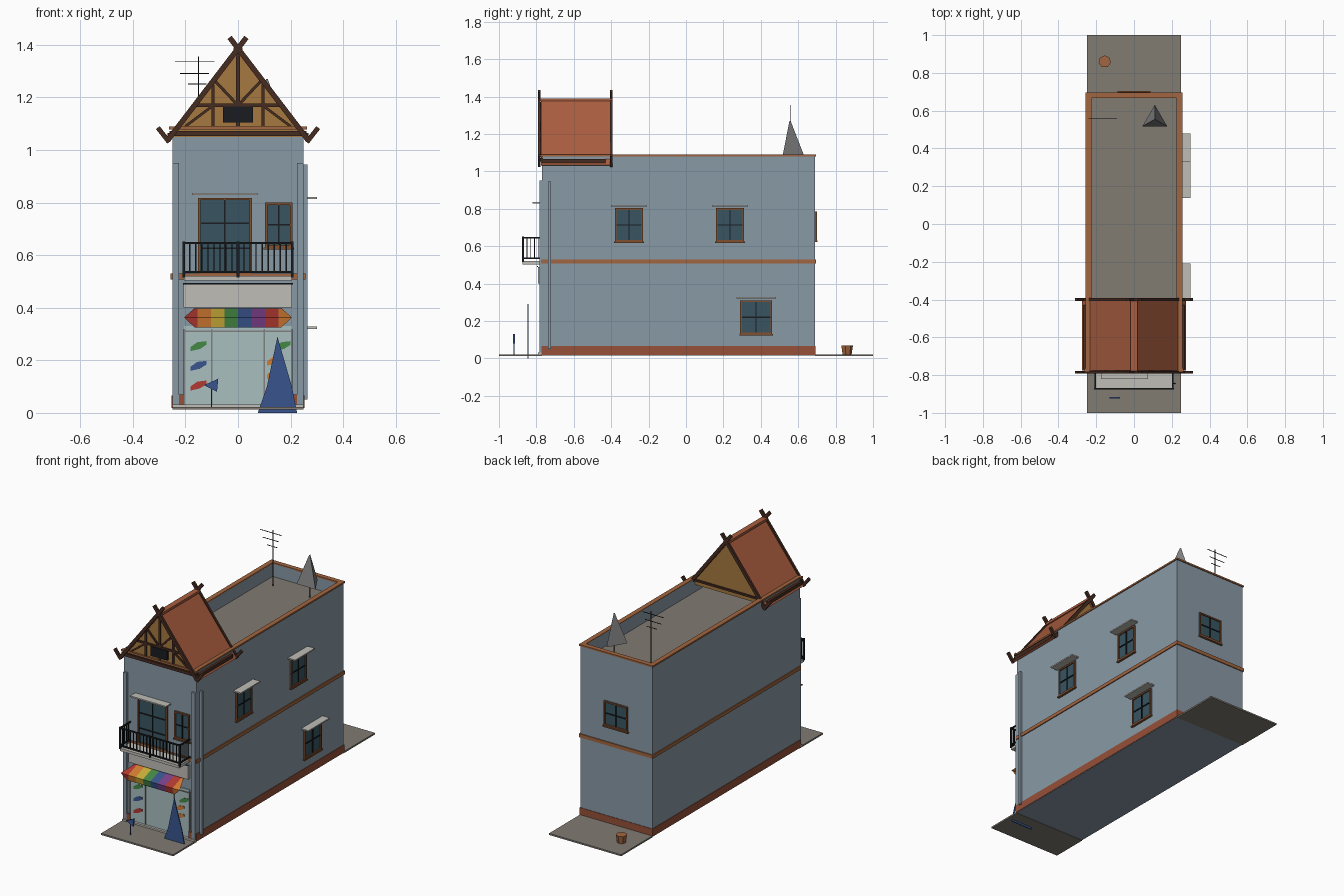
import bpy, bmesh, math
from mathutils import Vector

if "Cube" in bpy.data.objects:
    bpy.data.objects.remove(bpy.data.objects["Cube"])

MATS = {}
COL = dict(wall=(.25, .32, .38), trim=(.36, .13, .05), base=(.30, .08, .04), roof=(.40, .11, .05),
           wood=(.38, .19, .05), dark=(.06, .025, .015), black=(.01, .012, .015), glass=(.04, .09, .12),
           shop=(.40, .52, .53), white=(.52, .51, .47), pave=(.22, .20, .17), grey=(.22, .22, .22),
           red=(.45, .04, .03), orange=(.65, .2, .03), yellow=(.6, .42, .04), green=(.06, .25, .06),
           blue=(.04, .09, .27), purple=(.2, .05, .25), frame=(.22, .08, .03))


def finish(name, bm, col):
    bmesh.ops.recalc_face_normals(bm, faces=bm.faces)
    me = bpy.data.meshes.new(name)
    bm.to_mesh(me)
    bm.free()
    if col not in MATS:
        MATS[col] = bpy.data.materials.new(col)
        MATS[col].diffuse_color = (*COL[col], 1)
    me.materials.append(MATS[col])
    ob = bpy.data.objects.new(name, me)
    bpy.context.collection.objects.link(ob)
    return ob


def boxes(name, col, *ranges):
    """One object from boxes given as (x0, x1, y0, y1, z0, z1)."""
    bm = bmesh.new()
    for x0, x1, y0, y1, z0, z1 in ranges:
        vs = bmesh.ops.create_cube(bm, size=1)['verts']
        for v in vs:
            v.co = ((x0 + x1) / 2 + v.co.x * (x1 - x0), (y0 + y1) / 2 + v.co.y * (y1 - y0),
                    (z0 + z1) / 2 + v.co.z * (z1 - z0))
    return finish(name, bm, col)


def prisms(name, col, y0, y1, *profiles):
    """xz outlines extruded along y."""
    bm = bmesh.new()
    for pts in profiles:
        f = bm.faces.new([bm.verts.new((x, y0, z)) for x, z in pts])
        new = bmesh.ops.extrude_face_region(bm, geom=[f])['geom']
        bmesh.ops.translate(bm, vec=(0, y1 - y0, 0), verts=[g for g in new if isinstance(g, bmesh.types.BMVert)])
    return finish(name, bm, col)


def bar(a, b, t):
    a, b = Vector(a), Vector(b)
    n = Vector((a.y - b.y, b.x - a.x)).normalized() * t / 2
    return [a + n, b + n, b - n, a - n]


def both(pts):
    return [pts, [(-p[0], p[1]) for p in pts]]


def cone(name, col, sides, r1, r2, h, loc, rot=0):
    bm = bmesh.new()
    bmesh.ops.create_cone(bm, cap_ends=True, segments=sides, radius1=r1, radius2=r2, depth=h)
    ob = finish(name, bm, col)
    ob.location, ob.rotation_euler = (loc[0], loc[1], loc[2] + h / 2), (0, 0, rot)
    return ob


def window(name, side, c, w, z0, z1, canopy=0, sill=True, horiz=1):
    """Framed window on the front, right or back wall, c is its middle along the wall."""
    def m(u0, u1, d0, d1, a, b):
        if side == 'front':
            return (c + u0, c + u1, -.77 - d1, -.77 - d0, a, b)
        if side == 'back':
            return (c + u0, c + u1, .69 + d0, .69 + d1, a, b)
        return (.25 + d0, .25 + d1, c + u0, c + u1, a, b)
    h, t = w / 2, .009
    boxes(name + "_glass", 'glass', m(-h, h, -.01, .003, z0, z1))
    boxes(name + "_frame", 'frame', m(-h, -h + t, 0, .01, z0, z1), m(h - t, h, 0, .01, z0, z1),
          m(-h, h, 0, .01, z1 - t, z1), m(-h, h, 0, .01, z0, z0 + t))
    bars = [m(-.003, .003, 0, .008, z0, z1)]
    bars += [m(-h, h, 0, .008, z - .003, z + .003)
             for z in [z0 + (z1 - z0) * (i + 1) / (horiz + 1) for i in range(horiz)]]
    boxes(name + "_glazing_bars", 'black', *bars)
    if sill:
        boxes(name + "_sill", 'frame', m(-h - .005, h + .005, 0, .014, z0 - .008, z0))
    if canopy:
        boxes(name + "_canopy", 'white', m(-h - canopy, h + canopy, 0, .05, z1 + .01, z1 + .018))


# pavement front and back, with kerb
boxes("pavement", 'pave', (-.25, .25, -1, -.77, .012, .022), (-.25, .25, .69, 1, .012, .022))
boxes("shop_step", 'white', (-.25, .25, -.79, -.77, .015, .032))

# main body with sunken flat roof
body = boxes("building_body", 'wall', (-.25, .25, -.77, .69, .015, 1.085))
bm = bmesh.new()
bm.from_mesh(body.data)
top = max(bm.faces, key=lambda f: f.calc_center_median().z)
bmesh.ops.inset_region(bm, faces=[top], thickness=.022)
for v in top.verts:
    v.co.z = 1.084
low = bmesh.ops.extrude_discrete_faces(bm, faces=[top])['faces'][0]
bmesh.ops.translate(bm, vec=(0, 0, -.084), verts=low.verts)
bm.verts.ensure_lookup_table()
hole = [e for e in bm.edges if e.is_boundary]
bm.to_mesh(body.data)
bm.free()
boxes("parapet_inner_walls", 'wall', (-.23, -.226, -.75, .67, 1, 1.085), (.226, .23, -.75, .67, 1, 1.085),
      (-.23, .23, .666, .67, 1, 1.085))
boxes("flat_roof", 'pave', (-.228, .228, -.748, .668, .995, 1.003))


def ring(name, col, o, z0, z1, inner, front=True):
    parts = [(-.25 - o, -.25 + inner, -.77 - o, .69 + o, z0, z1), (.25 - inner, .25 + o, -.77 - o, .69 + o, z0, z1),
             (-.25, .25, .69 - inner, .69 + o, z0, z1)]
    if front:
        parts.append((-.25, .25, -.77 - o, -.77 + inner, z0, z1))
    boxes(name, col, *parts)


ring("parapet_coping", 'trim', .006, 1.08, 1.09, .024)
ring("floor_band", 'trim', .006, .508, .53, .004)
ring("plinth", 'base', .003, .018, .066, .003, False)

# front corner strips and drain pipe
boxes("corner_strips", 'wall', (-.25, -.225, -.782, -.77, .03, .95), (.225, .25, -.782, -.77, .03, .95))
boxes("strip_bases", 'base', (-.225, -.205, -.782, -.77, .03, .07), (.205, .225, -.782, -.77, .03, .07))
boxes("drain_pipe", 'wall', (.25, .265, -.737, -.722, .05, .945))

# shop front
boxes("shop_glass", 'shop', (-.205, .205, -.775, -.768, .03, .33))
boxes("shop_frame", 'grey', *[(x - .003, x + .003, -.78, -.77, .03, .32) for x in (-.205, -.1, .1, .205)],
      (-.205, .205, -.78, -.77, .308, .314))
for i, (x, z, col) in enumerate([(-.15, .255, 'green'), (-.15, .18, 'blue'), (-.15, .105, 'red'),
                                 (.14, .2, 'orange'), (.17, .255, 'green'), (.14, .15, 'orange')]):
    prisms(f"shop_goods_{i}", col, -.778, -.774,
           [(x - .03, z - .02), (x + .005, z - .012), (x + .03, z + .004), (x + .03, z + .018), (x - .005, z + .014),
            (x - .03, z - .004)])
boxes("sign_board", 'white', (-.208, .205, -.79, -.77, .4, .488))
boxes("sign_lamp_rail", 'black', (-.21, .21, -.796, -.79, .488, .494))

# striped awning with pointed ends
rows = [(-.772, .398, .165), (-.87, .363, .205), (-.862, .325, .165)]
for i, col in enumerate(['red', 'orange', 'yellow', 'green', 'blue', 'purple', 'red', 'orange']):
    a, b = -.205 + i * .05125, -.205 + (i + 1) * .05125
    bm = bmesh.new()
    vs = [[bm.verts.new((max(-w, min(w, x)) if abs(x) > .2 else x, y, z)) for x in (a, b)] for y, z, w in rows]
    for p, q in zip(vs, vs[1:]):
        bm.faces.new((p[0], p[1], q[1], q[0]))
    finish(f"awning_stripe_{i}", bm, col)

# balcony
boxes("balcony_slab", 'white', (-.205, .205, -.875, -.77, .503, .52))
rails = [(-.21, .21, -.876, -.868, z, z + .008) for z in (.532, .642)]
for s in (-.206, .206):
    rails += [(s - .004, s + .004, -.872, -.77, z, z + .008) for z in (.532, .642)]
    rails += [(s - .0025, s + .0025, y - .0025, y + .0025, .535, .645) for y in (-.85, -.83, -.81, -.79)]
rails += [(x - .005, x + .005, -.877, -.867, .515, .652) for x in (-.206, 0, .206)]
rails += [(x - .0025, x + .0025, -.8745, -.8695, .535, .645) for x in [-.206 + .0229 * i for i in range(1, 18)]]
boxes("balcony_railing", 'black', *rails)

# windows
window("balcony_door", 'front', -.05, .205, .53, .818, .022, False, 2)
window("front_window", 'front', .155, .105, .63, .80)
for i, y in enumerate((-.305, .235)):
    window(f"side_window_{i}", 'right', y, .15, .625, .803, .022)
window("side_window_low", 'right', .375, .17, .13, .31, .02)
window("back_window", 'back', 0, .165, .63, .785)

# gable roof: sloped panels, gable panels, crossed bargeboards
prisms("roof_panels", 'roof', -.775, -.4, *both([(0, 1.388), (.275, 1.035), (.262, 1.03), (0, 1.366)]))
boxes("ridge_cap", 'roof', (-.018, .018, -.78, -.395, 1.375, 1.39))
prisms("gable_front", 'wood', -.772, -.76, [(-.25, 1.05), (.25, 1.05), (0, 1.372)])
prisms("gable_back", 'wood', -.42, -.41, [(-.25, 1.05), (.25, 1.05), (0, 1.372)])
barge = both(bar((.268, 1.036), (-.032, 1.428), .02)) + both(bar((.262, 1.03), (.305, 1.085), .018))
for name, y in (("bargeboards_front", -.785), ("bargeboards_back", -.4)):
    prisms(name, 'dark', y - .007, y + .007, *barge)
prisms("gable_timbers", 'dark', -.78, -.77, bar((0, 1.09), (0, 1.37), .014), bar((-.16, 1.17), (.16, 1.17), .012),
       *both(bar((.095, 1.09), (.095, 1.25), .012)), *both(bar((.005, 1.175), (.085, 1.26), .011)),
       *both(bar((.1, 1.165), (.2, 1.09), .01)))
boxes("gable_vent", 'black', (-.057, .057, -.785, -.77, 1.105, 1.165))
boxes("gable_beam", 'dark', (-.26, .26, -.783, -.765, 1.053, 1.072), (-.24, .24, -.42, -.4, 1.075, 1.087))
boxes("gable_beam_cap", 'trim', (-.262, .262, -.783, -.765, 1.078, 1.09))
boxes("eaves_gutters", 'dark', (-.268, -.25, -.77, -.43, 1.045, 1.065), (.25, .268, -.77, -.43, 1.045, 1.065))

# rooftop tank on a stand, and aerial
cone("roof_tank", 'grey', 3, .076, .004, .185, (.11, .555, 1.085))
boxes("tank_stand", 'grey', (.107, .113, .552, .558, 1, 1.09))
boxes("aerial", 'black', (-.152, -.148, .558, .562, 1, 1.355), (-.24, -.09, .5585, .5615, 1.334, 1.337),
      (-.22, -.11, .5585, .5615, 1.29, 1.293), (-.19, -.12, .5585, .5615, 1.25, 1.253))

# street items: flat folded parasol, small stool, back yard pot
prisms("folded_parasol", 'blue', -.848, -.842, [(.075, 0), (.225, 0), (.205, .1), (.15, .29), (.11, .1)])
prisms("stool", 'blue', -.925, -.915, [(-.13, .105), (-.075, .13), (-.08, .08)])
boxes("stool_leg", 'blue', (-.103, -.099, -.922, -.918, .02, .1))
cone("yard_pot", 'trim', 7, .025, .033, .05, (-.155, .86, .02))

for m in bpy.data.materials:
    if m.users and not m.is_grease_pencil:
        m.use_nodes = True
        m.node_tree.nodes["Principled BSDF"].inputs["Base Color"].default_value = m.diffuse_color
